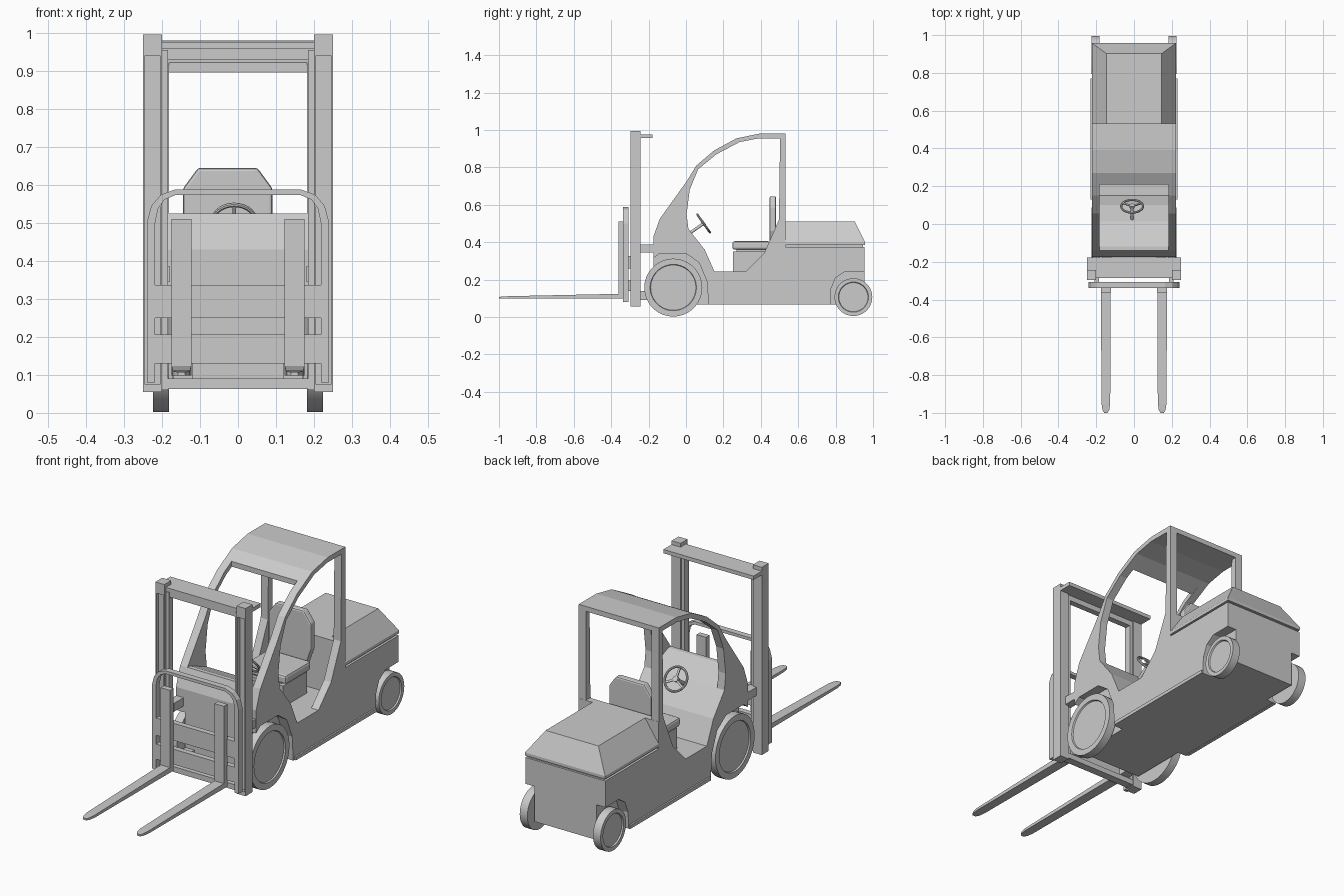
import bpy, bmesh, math
from mathutils import Matrix, Vector

if "Cube" in bpy.data.objects:
    bpy.data.objects.remove(bpy.data.objects["Cube"])


def finish(name, bm, mirror=False, bevel=0.0):
    bmesh.ops.recalc_face_normals(bm, faces=bm.faces)
    me = bpy.data.meshes.new(name)
    bm.to_mesh(me)
    bm.free()
    ob = bpy.data.objects.new(name, me)
    bpy.context.collection.objects.link(ob)
    if bevel:
        m = ob.modifiers.new("bevel", 'BEVEL')
        m.width, m.segments = bevel, 2
    if mirror:
        ob.modifiers.new("mirror", 'MIRROR')
    return ob


def prism(name, pts, a, b, axis='x', mirror=False, bevel=0.0):
    """Extrude a 2D profile from a to b along an axis."""
    place = {'x': lambda p, t: (t, p[0], p[1]),
             'y': lambda p, t: (p[0], t, p[1]),
             'z': lambda p, t: (p[0], p[1], t)}[axis]
    bm = bmesh.new()
    lo = [bm.verts.new(place(p, a)) for p in pts]
    hi = [bm.verts.new(place(p, b)) for p in pts]
    bm.faces.new(lo)
    bm.faces.new(hi)
    n = len(pts)
    for i in range(n):
        j = (i + 1) % n
        bm.faces.new((lo[i], lo[j], hi[j], hi[i]))
    return finish(name, bm, mirror, bevel)


def box(name, x, y, z, mirror=False, bevel=0.0):
    pts = [(y[0], z[0]), (y[1], z[0]), (y[1], z[1]), (y[0], z[1])]
    return prism(name, pts, x[0], x[1], 'x', mirror, bevel)


def smooth(ob):
    bpy.ops.object.select_all(action='DESELECT')
    ob.select_set(True)
    bpy.context.view_layer.objects.active = ob
    bpy.ops.object.shade_smooth_by_angle(angle=math.radians(35))


W, IN = 0.222, 0.182   # outer and inner half width of the body

# Lower body with dashboard, floor and engine bay
dash = [(0.013, 0.47), (0.10, 0.36), (0.152, 0.243)]
body = prism("body", [(-0.174, 0.067), (-0.174, 0.43), (-0.14, 0.525), (-0.12, 0.525)] + dash +
             [(0.5, 0.243), (0.5, 0.51), (0.533, 0.51), (0.533, 0.375),
              (0.955, 0.375), (0.955, 0.067)], -W, W)

# Wheel arches cut out of the body
arches = {"front": [(-0.3, -0.05), (-0.3, 0.29), (-0.174, 0.315), (-0.14, 0.34), (0.0, 0.34),
                    (0.07, 0.29), (0.112, 0.19), (0.128, -0.05)],
          "rear": [(0.768, -0.05), (0.775, 0.15), (0.80, 0.21), (0.85, 0.243),
                   (1.1, 0.243), (1.1, -0.05)]}
for key, pts in arches.items():
    for s in (-1, 1):
        cut = prism("arch_cutter", pts, s * 0.172, s * 0.3)
        cut.hide_render = True
        mod = body.modifiers.new("arch", 'BOOLEAN')
        mod.object, mod.operation, mod.solver = cut, 'DIFFERENCE', 'EXACT'
        bpy.context.view_layer.objects.active = body
        bpy.ops.object.modifier_apply(modifier=mod.name)
        bpy.data.objects.remove(cut)

# Cab side frames and roof
outer = [(-0.174, 0.43), (-0.14, 0.525), (0.0, 0.72), (0.056, 0.81), (0.15, 0.89),
         (0.27, 0.955), (0.393, 0.98), (0.532, 0.98)]
inner = [(0.503, 0.955), (0.39, 0.955), (0.286, 0.935), (0.163, 0.87), (0.065, 0.79),
         (0.02, 0.68), (0.003, 0.55)]
prism("cab_side_frame", [(-0.174, 0.36)] + outer +
      [(0.532, 0.243), (0.32, 0.243), (0.42, 0.345), (0.497, 0.52)] + inner + dash[:2],
      IN, W, mirror=True)
prism("roof", [(0.21, 0.922)] + outer[5:] + [(0.532, 0.955)] + inner[:3] + [(0.21, 0.896)], -IN, IN)

# Engine hood with chamfered sides and rear
box("hood_seam", (-0.21, 0.21), (0.533, 0.945), (0.37, 0.39))
bm = bmesh.new()
rings = [[bm.verts.new((x, y, z)) for x, y in ((-w, 0.533), (w, 0.533), (w, r), (-w, r))]
         for w, r, z in ((W, 0.957, 0.385), (W, 0.957, 0.4), (0.146, 0.902, 0.51))]
bm.faces.new(rings[0])
bm.faces.new(rings[2])
for a, b in zip(rings, rings[1:]):
    for i in range(4):
        j = (i + 1) % 4
        bm.faces.new((a[i], a[j], b[j], b[i]))
finish("hood", bm)
box("side_skirt", (W - 0.01, 0.23), (0.13, 0.77), (0.066, 0.083), mirror=True)

# Wheels with recessed rims
for name, y, z, r in (("front_wheels", -0.068, 0.157, 0.155), ("rear_wheels", 0.895, 0.106, 0.101)):
    bm = bmesh.new()
    bmesh.ops.create_cone(bm, cap_ends=True, segments=36, radius1=r, radius2=r, depth=0.042,
                          matrix=Matrix.Translation((0.203, y, z)) @ Matrix.Rotation(math.pi / 2, 4, 'Y'))
    cap = [f for f in bm.faces if f.calc_center_median().x > 0.22]
    bmesh.ops.inset_region(bm, faces=cap, thickness=r * 0.2)
    bmesh.ops.inset_region(bm, faces=cap, thickness=0.003, depth=-0.007)
    smooth(finish(name, bm, mirror=True))
    box(name[:-1] + "_axle", (-0.19, 0.19), (y - 0.02, y + 0.02), (z - 0.02, z + 0.02))

# Seat
sx = -0.027
box("seat_base", (sx - 0.1, sx + 0.1), (0.252, 0.44), (0.243, 0.35))
box("seat_cushion", (sx - 0.118, sx + 0.118), (0.248, 0.45), (0.36, 0.405), bevel=0.012)
box("seat_mount", (sx - 0.08, sx + 0.08), (0.27, 0.43), (0.345, 0.365))
half = [(0.078, 0.645), (0.118, 0.59), (0.118, 0.46), (0.09, 0.38)]
prism("seat_back", [(sx + x, z) for x, z in half] + [(sx - x, z) for x, z in half[::-1]],
      0.447, 0.482, 'y', bevel=0.008)

# Steering wheel: ring, spokes, hub and column
place = Matrix.Translation((-0.01, 0.094, 0.50)) @ \
    Vector((0, 0.816, 0.577)).to_track_quat('Z', 'Y').to_matrix().to_4x4()
bpy.ops.mesh.primitive_torus_add(major_radius=0.058, minor_radius=0.006,
                                 major_segments=28, minor_segments=8)
ring = bpy.context.object
ring.name = "steering_ring"
ring.matrix_world = place
smooth(ring)
bm = bmesh.new()
for k in range(3):
    bmesh.ops.create_cube(bm, size=1, matrix=place @ Matrix.Rotation(math.radians(90 + 120 * k), 4, 'Z')
                          @ Matrix.Translation((0.028, 0, 0)) @ Matrix.Diagonal((0.056, 0.01, 0.006, 1)))
for r, depth, z in ((0.014, 0.014, 0), (0.008, 0.10, -0.05)):
    bmesh.ops.create_cone(bm, cap_ends=True, segments=14, radius1=r, radius2=r, depth=depth,
                          matrix=place @ Matrix.Translation((0, 0, z)))
finish("steering_column", bm)

# Mast columns with a grooved front face
bm = bmesh.new()
bmesh.ops.create_cube(bm, size=1, matrix=Matrix.Translation((0.225, -0.27, 0.525))
                      @ Matrix.Diagonal((0.05, 0.054, 0.94, 1)))
front = min(bm.faces, key=lambda f: f.calc_center_median().y)
bmesh.ops.inset_region(bm, faces=[front], thickness=0.008)
for v in front.verts:
    v.co.z = 0.075 if v.co.z < 0.5 else 0.94
groove = bmesh.ops.extrude_discrete_faces(bm, faces=[front])["faces"][0]
bmesh.ops.translate(bm, verts=groove.verts, vec=(0, 0.018, 0))
finish("mast_column", bm, mirror=True)
box("mast_inner_rail", (0.184, 0.205), (-0.285, -0.25), (0.06, 0.955), mirror=True)

# Mast crossbars and links to the body
box("mast_top_plate", (-0.25, 0.25), (-0.245, -0.178), (0.957, 0.976))
box("mast_top_front", (-0.2, 0.2), (-0.285, -0.245), (0.957, 0.976))
box("mast_top_beam", (-0.2, 0.2), (-0.28, -0.25), (0.93, 0.957))
box("mast_bottom_beam", (-0.2, 0.2), (-0.285, -0.245), (0.063, 0.09))
box("mast_link", (0.18, 0.22), (-0.25, -0.165), (0.345, 0.387), mirror=True)
box("mast_foot", (0.12, 0.17), (-0.25, -0.165), (0.09, 0.14), mirror=True)

# Carriage bars and load guard
for z in ((0.25, 0.336), (0.13, 0.206)):
    box("carriage_bar", (-0.22, 0.22), (-0.336, -0.308), z)
    box("carriage_roller", (0.185, 0.21), (-0.315, -0.27), (z[0] + 0.01, z[1] - 0.01), mirror=True)
arc = [(0.24, 0.08), (0.24, 0.5), (0.228, 0.545), (0.203, 0.574), (0.165, 0.588)]
arc_in = [(0.165, 0.573), (0.193, 0.561), (0.21, 0.538), (0.218, 0.5), (0.218, 0.08)]
flip = lambda pts: [(-x, z) for x, z in reversed(pts)]
prism("load_guard", arc + flip(arc) + flip(arc_in) + arc_in[::1], -0.338, -0.308, 'y')

# Forks: upright shank and tapered blade
c, h = 0.149, 0.026
prism("fork_shank", [(-0.362, 0.098), (-0.334, 0.098), (-0.334, 0.51), (-0.362, 0.51)],
      c - h, c + h, mirror=True)
bm = bmesh.new()
secs = [[bm.verts.new((c + x, y, z)) for x, z in ((-w, 0.098), (w, 0.098), (w, t), (-w, t))]
        for y, w, t in ((-0.34, h, 0.124), (-0.95, h - 0.003, 0.111), (-0.985, 0.018, 0.109), (-1.0, 0.009, 0.107))]
bm.faces.new(secs[0])
bm.faces.new(secs[-1])
for a, b in zip(secs, secs[1:]):
    for i in range(4):
        j = (i + 1) % 4
        bm.faces.new((a[i], a[j], b[j], b[i]))
finish("fork_blade", bm, mirror=True)
